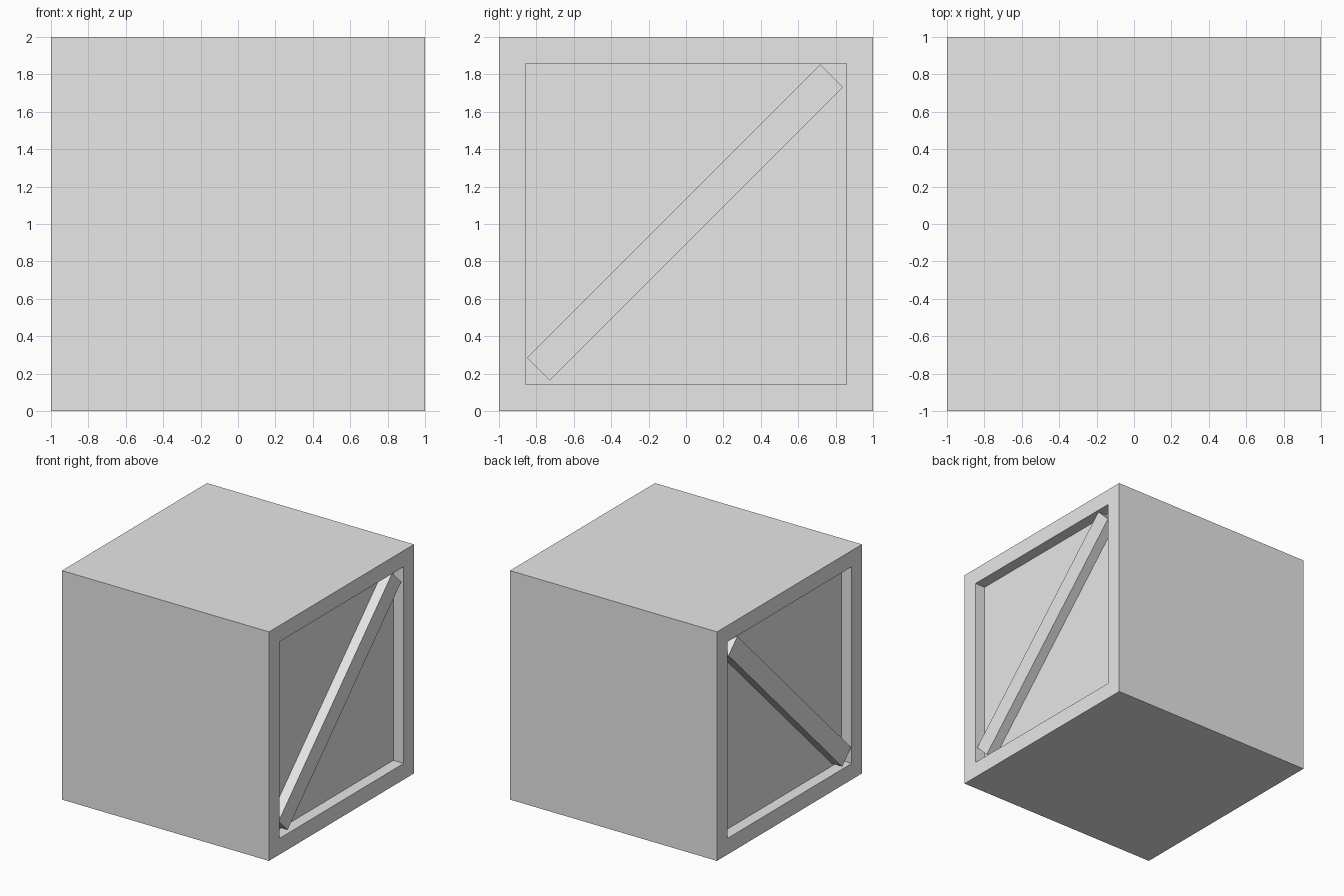
import bpy, bmesh, math
from mathutils import Matrix

if "Cube" in bpy.data.objects:
    bpy.data.objects.remove(bpy.data.objects["Cube"])

grey = bpy.data.materials.new("plain grey")
grey.diffuse_color = (0.8, 0.8, 0.8, 1)
grey.use_nodes = True
grey.node_tree.nodes["Principled BSDF"].inputs["Base Color"].default_value = grey.diffuse_color


def add_object(name, bm):
    mesh = bpy.data.meshes.new(name)
    bm.to_mesh(mesh)
    bm.free()
    mesh.materials.append(grey)
    obj = bpy.data.objects.new(name, mesh)
    bpy.context.collection.objects.link(obj)
    return obj


# Crate body: cube with a framed recess in its left and right sides
bm = bmesh.new()
bmesh.ops.create_cube(bm, size=2, matrix=Matrix.Translation((0, 0, 1)))
sides = [f for f in bm.faces if abs(f.normal.x) > 0.9]
for face in sides:
    bmesh.ops.inset_individual(bm, faces=[face], thickness=0.2)
    panel = bmesh.ops.extrude_discrete_faces(bm, faces=[face])["faces"][0]
    inward = -0.1 if panel.calc_center_median().x > 0 else 0.1
    bmesh.ops.translate(bm, verts=panel.verts, vec=(inward, 0, 0))
bmesh.ops.recalc_face_normals(bm, faces=bm.faces)
add_object("crate_body", bm)

# Diagonal braces: one bar on each side, ends sunk into the frame
for name, inner, outer in (("right_brace", 0.85, 0.988), ("left_brace", -0.85, -0.9995)):
    bm = bmesh.new()
    bmesh.ops.create_cube(bm, size=1)
    bmesh.ops.scale(bm, verts=bm.verts, vec=(abs(outer - inner), 2.217, 0.173))
    bmesh.ops.rotate(bm, verts=bm.verts, matrix=Matrix.Rotation(math.radians(45), 3, 'X'))
    bmesh.ops.translate(bm, verts=bm.verts, vec=((inner + outer) / 2, -0.005, 1.008))
    add_object(name, bm)
